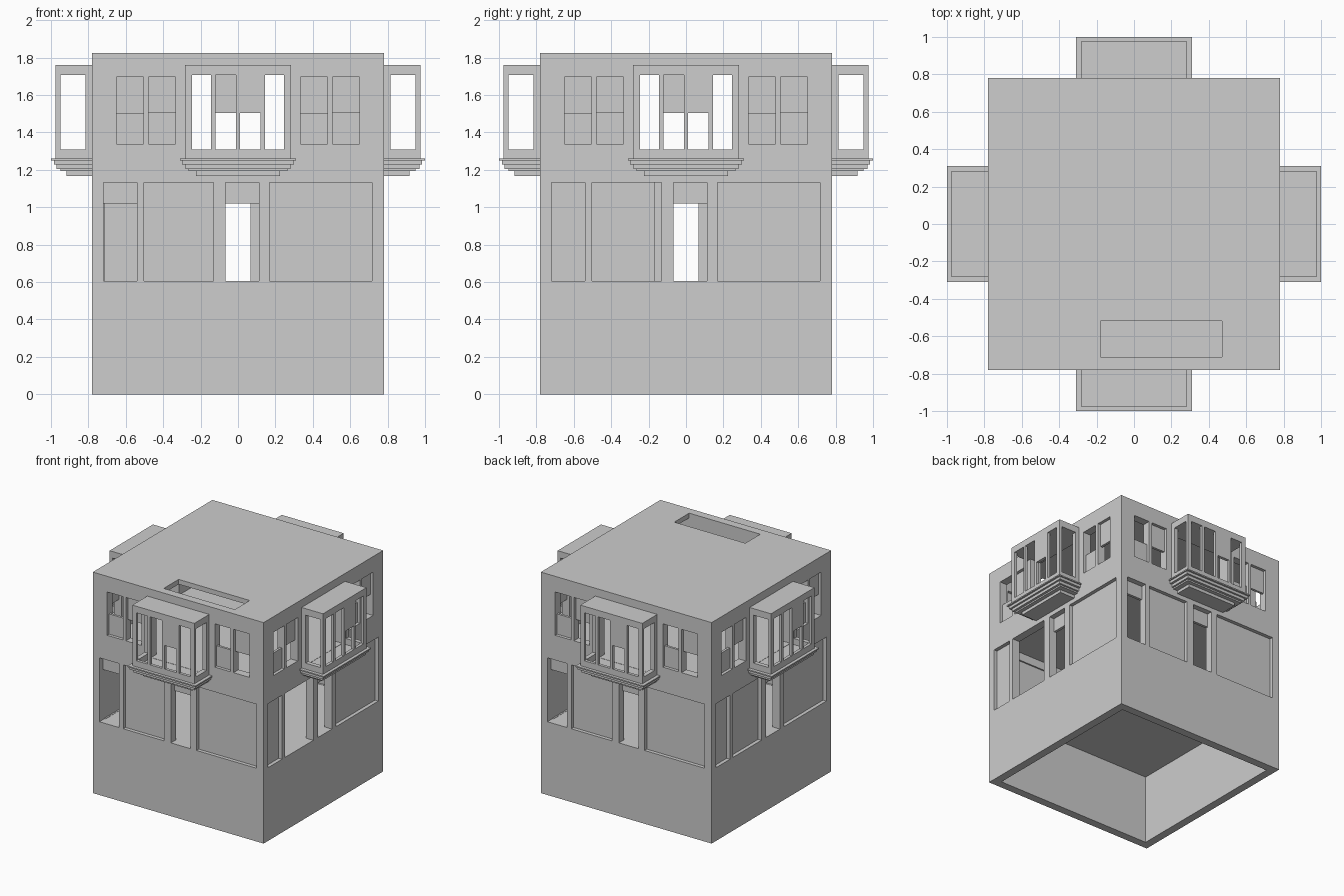
import bpy
import bmesh
from math import pi
from mathutils import Matrix, Vector

old = bpy.data.objects.get("Cube")
if old:
    bpy.data.objects.remove(old, do_unlink=True)

grey = bpy.data.materials.new("plain_grey")
grey.use_nodes = True
GREY = (0.61, 0.61, 0.61, 1)
grey.diffuse_color = GREY
grey.node_tree.nodes["Principled BSDF"].inputs["Base Color"].default_value = GREY

W = 0.78       # half width of the house
IN = 0.713     # inner face of the walls
SIDES = ["front", "right", "back", "left"]


def boxes(name, specs, side=0):
    """One object from (x0, x1, y0, y1, z0, z1) boxes, turned to a side."""
    bm = bmesh.new()
    for x0, x1, y0, y1, z0, z1 in specs:
        place = Matrix.Translation(((x0 + x1) / 2, (y0 + y1) / 2, (z0 + z1) / 2))
        scale = Matrix.Diagonal(Vector((x1 - x0, y1 - y0, z1 - z0, 1)))
        bmesh.ops.create_cube(bm, size=1, matrix=place @ scale)
    bmesh.ops.rotate(bm, verts=bm.verts, matrix=Matrix.Rotation(side * pi / 2, 3, "Z"))
    mesh = bpy.data.meshes.new(name)
    bm.to_mesh(mesh)
    bm.free()
    mesh.materials.append(grey)
    obj = bpy.data.objects.new(name, mesh)
    bpy.context.scene.collection.objects.link(obj)
    return obj


def cut(target, cutter):
    """Subtract the cutter for good and remove it."""
    cutter.hide_render = True
    mod = target.modifiers.new("cut", "BOOLEAN")
    mod.operation = "DIFFERENCE"
    mod.solver = "EXACT"
    mod.object = cutter
    bpy.context.view_layer.objects.active = target
    bpy.ops.object.modifier_apply(modifier=mod.name)
    bpy.data.objects.remove(cutter, do_unlink=True)


def wall_boxes(rects, y0, y1):
    return [(x0, x1, y0, y1, z0, z1) for x0, x1, z0, z1 in rects]


# Openings shared by all four walls: (x0, x1, z0, z1)
SILL, LINTEL, TRANSOM = 0.605, 1.133, 1.02
narrow = (-0.72, -0.54, SILL, LINTEL)
middle = (-0.502, -0.131, SILL, LINTEL)
door = (-0.067, 0.112, SILL, LINTEL)
wide = (0.168, 0.717, SILL, LINTEL)
BAY_TOP = 1.706
bay_opening = (-0.247, 0.247, 1.262, BAY_TOP)
MID = 1.505
windows = [(a, a + 0.144, 1.338, 1.696) for a in (-0.649, -0.478, 0.334, 0.505)]

# House shell: open base, two storeys and a slot in the roof
house = boxes("house_shell", [(-W, W, -W, W, 0, 1.825)])
cut(house, boxes("room_cutter", [(-IN, IN, -IN, IN, z0, z1) for z0, z1 in
                                 ((-0.1, 0.57), (0.603, 1.2), (1.26, 1.785))]))
cut(house, boxes("roof_cutter", [(-0.18, 0.47, -0.712, -0.518, 1.75, 1.9)]))
for side in range(4):
    rects = [narrow, middle, door, wide, bay_opening] + windows
    cut(house, boxes("opening_cutter", wall_boxes(rects, -0.85, -0.69), side))


def above(rect, z):
    return rect[:2] + (z, rect[3])


def below(rect, z):
    return rect[:3] + (z,)


# Bay frame: posts across the front
POSTS = ((-0.283, -0.247), (-0.144, -0.121), (-0.012, 0.012),
         (0.121, 0.144), (0.247, 0.283))
# Stepped corbel under the bay: half width, reach, bottom, top
STEPS = ((0.31, 1.0, 1.25, 1.26), (0.30, 0.985, 1.228, 1.25),
         (0.28, 0.97, 1.205, 1.228), (0.265, 0.95, 1.193, 1.205),
         (0.225, 0.918, 1.168, 1.193))

for side, word in enumerate(SIDES):
    # Recessed shop panels, set deeper above the doors
    fills = [wide]
    transoms = [above(door, TRANSOM)]
    if word != "right":
        fills.append(middle)
    if side % 2 == 0:
        transoms.append(above(narrow, TRANSOM))
    else:
        fills.append(narrow)
    boxes(word + "_ground_panels", wall_boxes(fills, -0.75, -0.725), side)
    boxes(word + "_transoms", wall_boxes(transoms, -0.735, -IN), side)

    # Half-height window sashes, alternately low and high
    sashes = [below(w, MID) if i % 2 == 0 else above(w, MID)
              for i, w in enumerate(windows)]
    boxes(word + "_window_sashes", wall_boxes(sashes, -0.755, -0.735), side)

    # Bay window with one half pane closed
    frame = [(-0.283, 0.283, -0.975, -W, BAY_TOP, 1.76),
             (-0.283, 0.283, -0.975, -0.95, 1.26, 1.31)]
    frame += [(a, b, -0.975, -0.95, 1.31, BAY_TOP) for a, b in POSTS]
    for a, b in (POSTS[0], POSTS[-1]):
        frame.append((a, b, -0.95, -W, 1.26, 1.31))
        frame.append((a, b, -0.815, -W, 1.31, BAY_TOP))
    frame.append((0.012, 0.121, -0.975, -0.95, MID, BAY_TOP))
    boxes(word + "_bay_frame", frame, side)

    # Corbel ledges
    boxes(word + "_bay_corbel",
          [(-h, h, -reach, -W, z0, z1) for h, reach, z0, z1 in STEPS], side)
